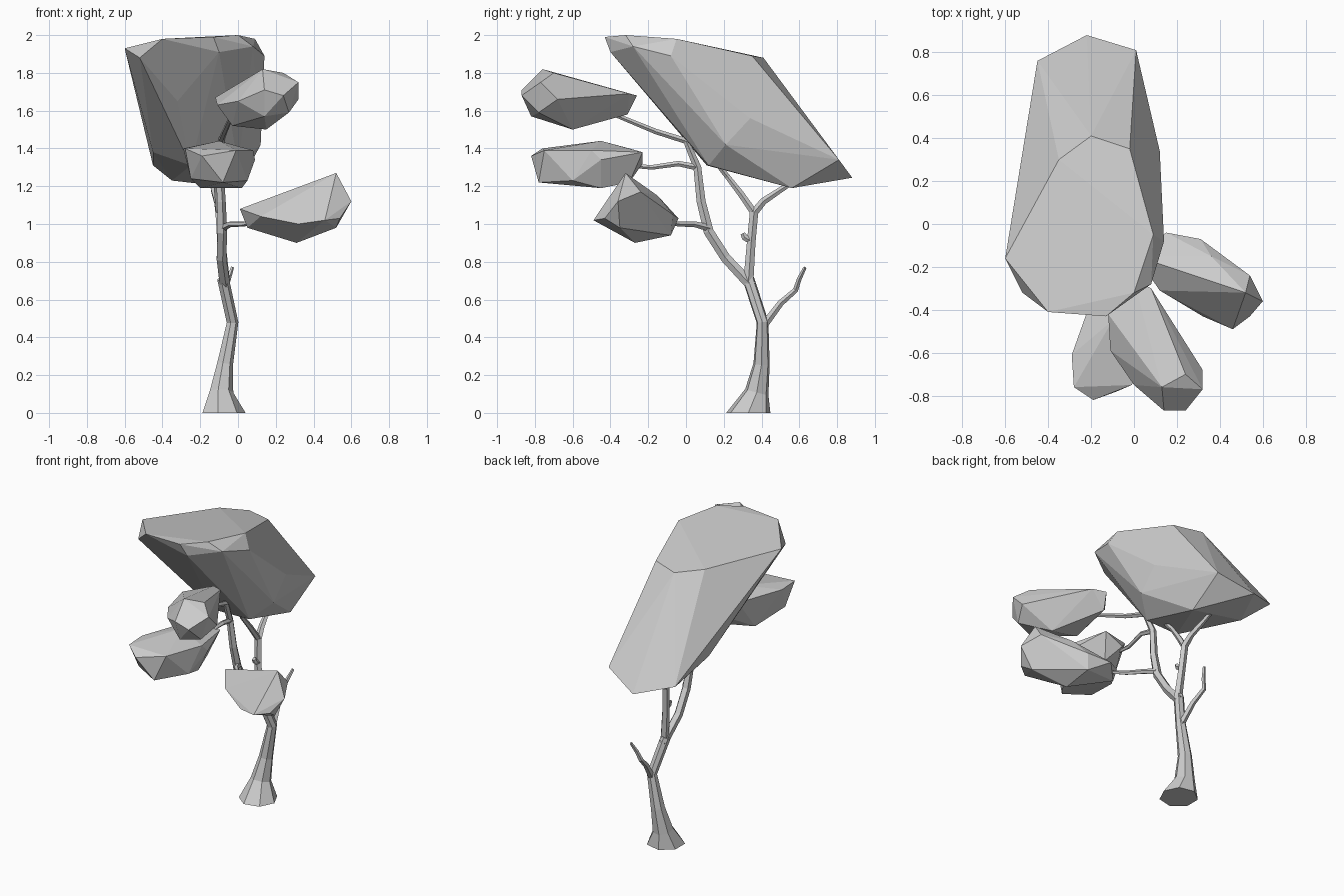
import bpy
import bmesh
from math import cos, sin, tau, radians
from mathutils import Vector

# All point lists are written in hundredths of a unit
UNIT = 0.01

default_cube = bpy.data.objects.get("Cube")
if default_cube:
    bpy.data.objects.remove(default_cube, do_unlink=True)


def make_material(name, value):
    material = bpy.data.materials.new(name)
    material.use_nodes = True
    colour = (value, value, value, 1)
    material.diffuse_color = colour
    shader = material.node_tree.nodes["Principled BSDF"]
    shader.inputs["Base Color"].default_value = colour
    shader.inputs["Roughness"].default_value = 0.9
    return material


grey = make_material("plain grey", 0.6)


def finish(bm, name):
    """Turn a bmesh into a flat shaded object in the scene."""
    bmesh.ops.recalc_face_normals(bm, faces=bm.faces[:])
    mesh = bpy.data.meshes.new(name)
    bm.to_mesh(mesh)
    bm.free()
    mesh.materials.append(grey)
    obj = bpy.data.objects.new(name, mesh)
    bpy.context.collection.objects.link(obj)
    return obj


def limb(name, path, sides=5):
    """Tapering faceted tube along a path of (x, y, z, radius)."""
    bm = bmesh.new()
    centres = [Vector(p[:3]) * UNIT for p in path]
    radii = [p[3] * UNIT for p in path]
    last = len(path) - 1
    previous_ring = None
    side_axis = Vector((1, 0, 0))
    for i, centre in enumerate(centres):
        tangent = centres[min(i + 1, last)] - centres[max(i - 1, 0)]
        tangent.normalize()
        # A limb that starts on the ground gets a level foot
        if centre.z == 0:
            tangent = Vector((0, 0, 1))
        side_axis = (side_axis - tangent * side_axis.dot(tangent)).normalized()
        other_axis = tangent.cross(side_axis)
        ring = []
        for k in range(sides):
            angle = tau * k / sides
            offset = side_axis * cos(angle) + other_axis * sin(angle)
            ring.append(bm.verts.new(centre + offset * radii[i]))
        if previous_ring:
            for k in range(sides):
                n = (k + 1) % sides
                bm.faces.new((previous_ring[k], previous_ring[n], ring[n], ring[k]))
        else:
            bm.faces.new(ring)
        previous_ring = ring
    bm.faces.new(previous_ring)
    return finish(bm, name)


def leaf_mass(name, corners):
    """Faceted lump of leaves wrapped tightly around its corner points."""
    bm = bmesh.new()
    for corner in corners:
        bm.verts.new(Vector(corner) * UNIT)
    hull = bmesh.ops.convex_hull(bm, input=bm.verts[:])
    unused = hull["geom_interior"] + hull["geom_unused"]
    loose = {g for g in unused if isinstance(g, bmesh.types.BMVert)}
    bmesh.ops.delete(bm, geom=list(loose), context="VERTS")
    # Merge nearly coplanar triangles into larger facets
    bmesh.ops.dissolve_limit(bm, angle_limit=radians(3),
                             verts=bm.verts[:], edges=bm.edges[:])
    return finish(bm, name)


# Trunk with a flared foot
limb("trunk", [
    (-8, 33, 0, 12), (-9, 37.5, 11, 6.5), (-7, 40, 26, 4.4),
    (-3, 40.5, 48, 3.2), (-8, 33, 71, 3.2)], sides=7)

# Front fork, bending forward to the upper leaves
limb("front_fork", [
    (-7, 35, 67, 3), (-9, 21, 82, 2.8), (-8.5, 12, 96, 2.8),
    (-9, 8, 112, 2.5), (-10, 6, 130, 2.2), (-9, 0, 144, 1.8),
    (-7, -16, 149, 1.5), (-3, -38, 158, 1.2)])

# Rear fork, rising into the canopy
limb("rear_fork", [
    (-7, 33, 69, 2.8), (-9, 34.5, 90, 2.4), (-10, 36, 106, 2.4),
    (-11, 41, 112, 2), (-13, 50, 118, 1.6), (-14, 58, 123, 1.2)])

# Smaller branches that reach the leaf masses
limb("canopy_branch", [
    (-10, 36, 106, 2), (-11, 29, 116, 1.8),
    (-12, 22, 125, 1.5), (-9, 14, 135, 1.2)])
limb("left_branch", [
    (-8, 12, 98, 2), (-4, 4, 100, 1.6),
    (3, -4, 100, 1.4), (12, -14, 102, 1)])
limb("low_branch", [
    (-10, 6, 130, 1.8), (-9, -4, 132, 1.5),
    (-11, -18, 130, 1.3), (-11, -32, 131, 1)])

# Bare twig and broken stub
limb("bare_twig", [
    (-3, 41, 46, 2.2), (-5, 50, 58, 1.8),
    (-7, 58, 65, 1.5), (-5, 60, 71, 1.3), (-3, 63, 77, 0.9)])
limb("broken_stub", [
    (-9, 34.5, 91, 1.8), (-9, 31, 93, 1.8), (-9, 30, 95, 1.3)])

# Large slanted canopy: top plate, far tip, underside, then both flanks
leaf_mass("canopy", [
    (-60, -16, 193), (-40, -41, 198), (-13, -43, 199), (0, -32, 200),
    (9, -5, 198), (-35, 30, 190), (-20, 41, 188), (-2, 35, 189),
    (-45, 76, 131), (-22, 88, 124.5), (1, 81, 134),
    (-35, 60, 123), (0, 56, 119), (-25, 11, 131), (0, 12, 131),
    (-32, -17, 165), (-10, -40, 191), (-52, -32, 188),
    (8, -28, 194), (14, -8, 189), (10, 6, 170),
    (12, 34, 156), (12, 21, 142), (-45, 40, 138)])

# Leaves on the left branch, with a raised outer peak
leaf_mass("left_leaves", [
    (52, -32, 127), (60, -36, 112), (54, -24, 117), (46, -49, 102),
    (54, -43, 103), (52, -35, 98), (31, -27, 90), (30, -8, 94),
    (31, -7, 105), (15, -4, 103), (1, -15, 108), (5, -14, 98),
    (12, -31, 104), (32, -43, 100), (36, -15, 115)])

# Leaves on the low front branch
leaf_mass("low_leaves", [
    (-19, -82, 136), (-28, -76, 140), (-29, -61, 140), (-10, -45, 144),
    (-18, -30, 140), (-1, -75, 139), (8, -50, 139), (9, -45, 134),
    (3, -23, 138), (-10, -23, 132), (-2, -30, 122), (2, -45, 119),
    (-20, -45, 119), (-25, -70, 124), (-8, -78, 122), (5, -60, 123)])

# Leaves on the high front branch
leaf_mass("high_leaves", [
    (14, -87, 171), (24, -87, 168), (13, -76, 182), (24, -70, 180),
    (32, -77, 175), (32, -68, 166), (27, -78, 159), (14, -82, 157),
    (15, -60, 150), (-3, -58, 152), (19, -55, 170), (8, -30, 169),
    (0, -26, 168), (-2, -31, 158), (-12, -42, 167), (-11, -59, 163),
    (0, -75, 165)])
